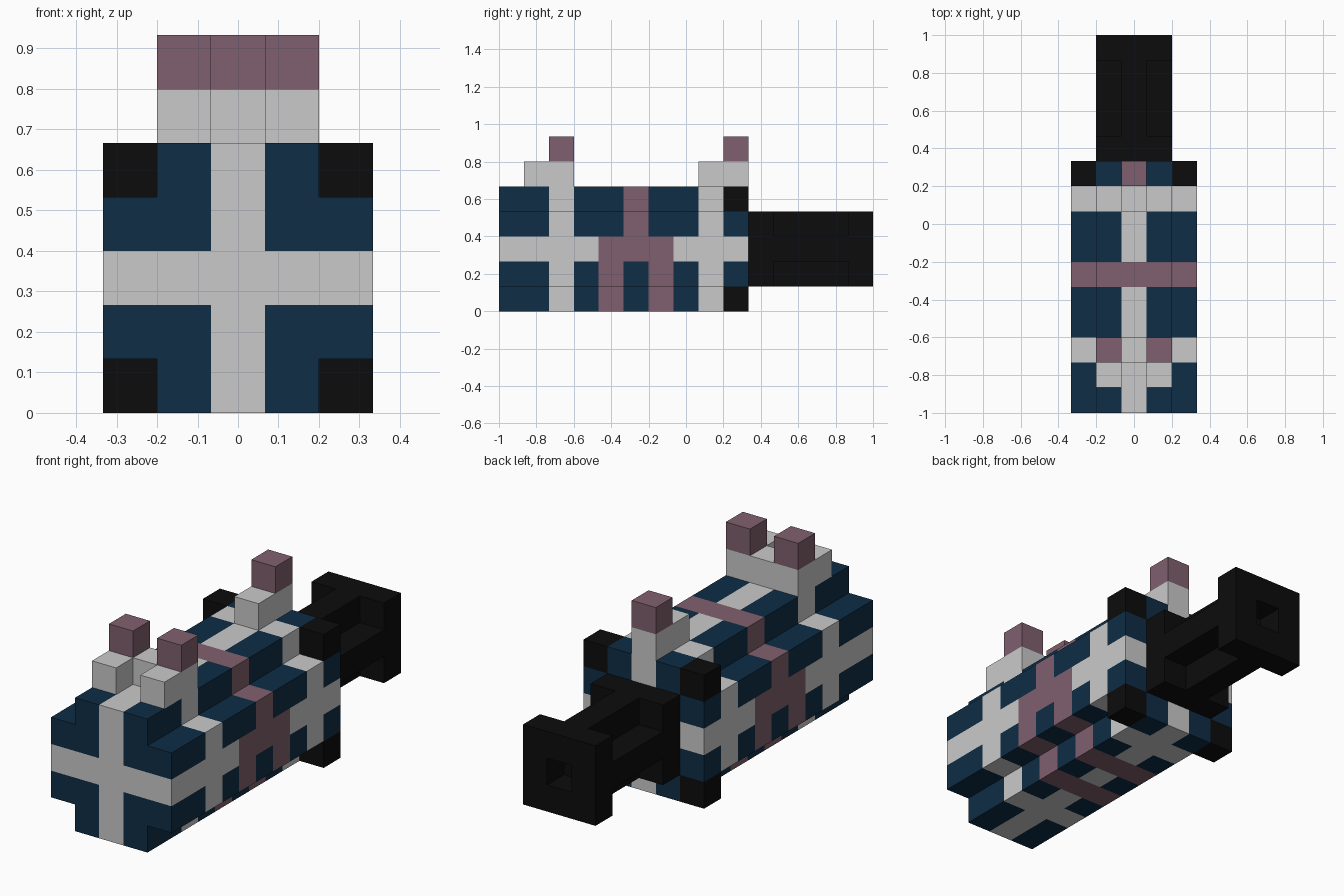
import bpy, bmesh
from mathutils import Vector

if "Cube" in bpy.data.objects:
    bpy.data.objects.remove(bpy.data.objects["Cube"])

U = 2 / 15  # one block


def material(name, rgb):
    m = bpy.data.materials.new(name)
    m.diffuse_color = (*rgb, 1)
    m.use_nodes = True
    m.node_tree.nodes["Principled BSDF"].inputs["Base Color"].default_value = m.diffuse_color
    return m


NAVY, GREY, MAUVE, BLACK = range(4)
MATS = [material("navy", (0.0044, 0.026, 0.061)),
        material("light_grey", (0.59, 0.59, 0.59)),
        material("mauve", (0.216, 0.117, 0.156)),
        material("black", (0.0037, 0.0037, 0.0037))]


def box(xs, ys, zs):
    """Block cells (x from -2 to 2, y from front to back, z up)."""
    return {(x, y, z) for x in xs for y in ys for z in zs}


# Stripe rules of the casing
def casing_colour(c):
    x, y, z = c
    if abs(x) == 2 and z in (0, 4):
        return BLACK                                   # rear corner lugs
    if (y == 5 and z >= 3) or (y in (4, 5, 6) and z == 2) or (y in (4, 6) and z < 2):
        return MAUVE                                   # arch over the middle
    if x == 0 or z == 2 or y in (2, 8):
        return GREY                                    # crossing bands
    return NAVY


def sight_colour(c):
    return MAUVE if c[2] == 6 else GREY


# Casing: stepped octagonal section, with four lugs at the rear
casing = {c for c in box(range(-2, 3), range(10), range(5))
          if not (abs(c[0]) == 2 and c[2] in (0, 4)) or c[1] == 9}

# Front sight: U-shaped base with two tips
front_sight = (box((-1, 0, 1), (2,), (5,)) | box((-1, 1), (1,), (5,))
               | box((-1, 1), (2,), (6,)))

# Rear sight: short rail with one tip
rear_sight = box((0,), (8, 9), (5,)) | {(0, 9, 6)}

# Barrel: plus section between two square plates, hollow at the end
barrel = {c for c in box((-1, 0, 1), range(10, 15), (1, 2, 3))
          if c[1] in (10, 14) or c[0] == 0 or c[2] == 2} - {(0, 14, 2)}

PARTS = {"casing": (casing, casing_colour),
         "front_sight": (front_sight, sight_colour),
         "rear_sight": (rear_sight, sight_colour),
         "barrel": (barrel, lambda c: BLACK)}
SOLID = set().union(*(cells for cells, _ in PARTS.values()))


def build(name, cells, colour):
    """Make the outer skin of a group of blocks."""
    bm = bmesh.new()
    for c in sorted(cells):
        centre = Vector((c[0], c[1] - 7, c[2] + 0.5)) * U
        for axis in range(3):
            for sign in (-1, 1):
                n = Vector((0, 0, 0))
                n[axis] = sign
                if tuple(int(a + b) for a, b in zip(c, n)) in SOLID:
                    continue
                a = Vector((0, 0, 0))
                a[(axis + 1) % 3] = 1
                b = n.cross(a)
                quad = [centre + (n + a * s + b * t) * U / 2
                        for s, t in ((-1, -1), (1, -1), (1, 1), (-1, 1))]
                f = bm.faces.new([bm.verts.new(p) for p in quad])
                f.material_index = colour(c)
    bmesh.ops.remove_doubles(bm, verts=bm.verts, dist=0.001)
    mesh = bpy.data.meshes.new(name)
    for m in MATS:
        mesh.materials.append(m)
    bm.to_mesh(mesh)
    bm.free()
    bpy.context.collection.objects.link(bpy.data.objects.new(name, mesh))


for part, (cells, colour) in PARTS.items():
    build(part, cells, colour)
